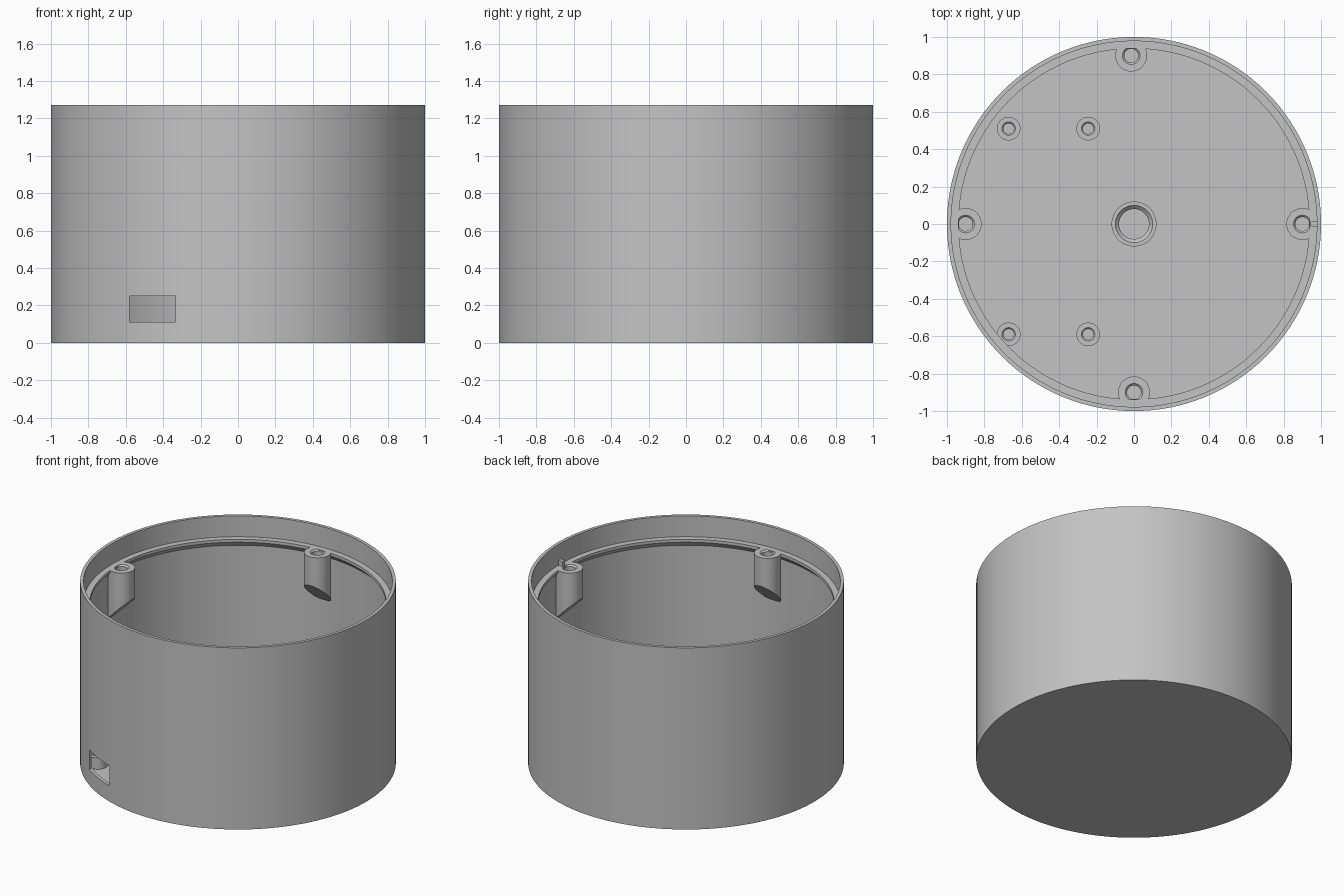
import bpy
import bmesh
import math
from mathutils import Vector

default = bpy.data.objects.get("Cube")
if default:
    bpy.data.objects.remove(default, do_unlink=True)

grey = bpy.data.materials.new("plain grey")
grey.use_nodes = True
colour = (0.55, 0.55, 0.55, 1)
grey.diffuse_color = colour
grey.node_tree.nodes["Principled BSDF"].inputs["Base Color"].default_value = colour

HEIGHT, LEDGE, FLOOR = 1.27, 1.125, 0.03
INNER, RING = 0.978, 0.938


def finish(bm, name):
    """Turn a bmesh into a grey object with sharp edges kept."""
    bmesh.ops.recalc_face_normals(bm, faces=bm.faces)
    mesh = bpy.data.meshes.new(name)
    bm.to_mesh(mesh)
    bm.free()
    mesh.materials.append(grey)
    obj = bpy.data.objects.new(name, mesh)
    bpy.context.collection.objects.link(obj)
    return obj


def smooth(obj):
    bpy.ops.object.select_all(action="DESELECT")
    obj.select_set(True)
    bpy.context.view_layer.objects.active = obj
    bpy.ops.object.shade_smooth_by_angle(angle=math.radians(30))


def revolve(profile, steps):
    """Spin an (r, z) profile that starts and ends on the axis."""
    bm = bmesh.new()
    verts = [bm.verts.new((r, 0, z)) for r, z in profile]
    edges = [bm.edges.new(pair) for pair in zip(verts, verts[1:])]
    bmesh.ops.spin(bm, geom=verts + edges, cent=(0, 0, 0), axis=(0, 0, 1),
                   angle=math.tau, steps=steps, use_duplicate=False)
    bmesh.ops.remove_doubles(bm, verts=bm.verts, dist=0.0001)
    return bm


def bored_cylinder(radius, mouth, bore, bottom, top, depth):
    """Cylinder with a blind hole that has a chamfered mouth."""
    return revolve([(0, bottom), (radius, bottom), (radius, top), (mouth, top),
                    (bore, top - mouth + bore), (bore, top - depth),
                    (0, top - depth)], 48)


def box(name, low, high):
    bm = bmesh.new()
    bmesh.ops.create_cube(bm, size=1)
    for v in bm.verts:
        v.co = [high[i] if v.co[i] > 0 else low[i] for i in range(3)]
    return finish(bm, name)


# Round shell with a ledge ring that is chamfered underneath
shell = finish(revolve([
    (0, 0), (1, 0), (1, HEIGHT), (INNER, HEIGHT), (INNER, LEDGE),
    (RING, LEDGE), (RING, LEDGE - 0.02), (INNER, LEDGE - 0.06),
    (INNER, FLOOR), (0, FLOOR)], 128), "shell")

# Connector opening through the front wall
cutter = box("opening_cutter", (-0.58, -1.1, 0.11), (-0.335, -0.7, 0.25))
cutter.hide_render = True
cut = shell.modifiers.new("opening", "BOOLEAN")
cut.operation = "DIFFERENCE"
cut.solver = "EXACT"
cut.object = cutter
bpy.context.view_layer.objects.active = shell
bpy.ops.object.modifier_apply(modifier=cut.name)
bpy.data.objects.remove(cutter, do_unlink=True)
smooth(shell)

# Lid screw posts on the wall, undersides sloping down to the wall
posts = {"left": (0.9, 0), "back": (-0.015, 0.9),
         "right": (-0.9, 0), "front": (0, -0.9)}
for side, (x, y) in posts.items():
    bm = bored_cylinder(0.085, 0.047, 0.037, 0.6, LEDGE, 0.15)
    bmesh.ops.translate(bm, verts=bm.verts, vec=(x, y, 0))
    outward = Vector((x, y, 0)).normalized()
    result = bmesh.ops.bisect_plane(
        bm, geom=bm.verts[:] + bm.edges[:] + bm.faces[:],
        plane_co=outward * 0.815 + Vector((0, 0, 0.925)),
        plane_no=outward + Vector((0, 0, 1)), clear_inner=True)
    rim = [e for e in result["geom_cut"] if isinstance(e, bmesh.types.BMEdge)]
    bmesh.ops.holes_fill(bm, edges=rim, sides=0)
    smooth(finish(bm, side + "_screw_post"))

# Board standoffs on the floor
for row, y in (("front", -0.59), ("back", 0.51)):
    for side, x in (("outer", -0.67), ("inner", -0.245)):
        bm = bored_cylinder(0.063, 0.036, 0.028, FLOOR - 0.01, 0.11, 0.075)
        bmesh.ops.translate(bm, verts=bm.verts, vec=(x, y, 0))
        smooth(finish(bm, f"{row}_{side}_standoff"))

# Central socket
smooth(finish(bored_cylinder(0.12, 0.1, 0.08, FLOOR - 0.01, 0.11, 0.075),
              "centre_socket"))

# Small alignment tab on the ledge
box("alignment_tab", (0.945, -0.014, LEDGE - 0.01), (0.985, 0.014, LEDGE + 0.035))
